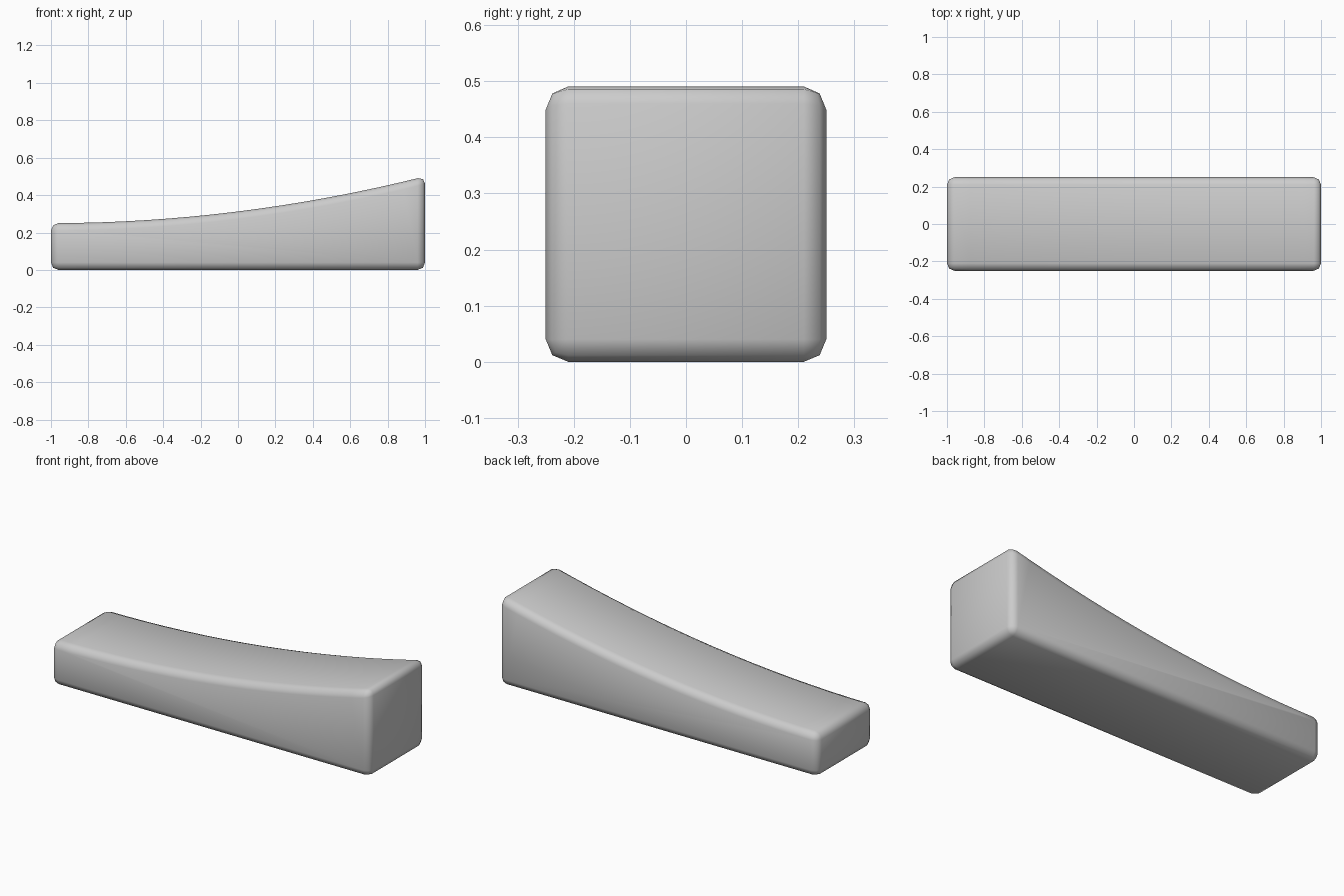
import bpy, bmesh, math

if "Cube" in bpy.data.objects:
    bpy.data.objects.remove(bpy.data.objects["Cube"])

HALF_WIDTH = 0.25
BEVEL = 0.04
STEPS = 16

# Side profile: flat base, concave rising top
top = []
for i in range(STEPS + 1):
    x = 1 - 2 * i / STEPS
    top.append((x, 0.25 + 0.0625 * (x + 1) ** 2))
profile = [(-1, 0), (1, 0)] + top

# Extrude the profile across the width
bm = bmesh.new()
face = bm.faces.new([bm.verts.new((x, -HALF_WIDTH, z)) for x, z in profile])
ext = bmesh.ops.extrude_face_region(bm, geom=[face], use_keep_orig=True)
verts = [g for g in ext["geom"] if isinstance(g, bmesh.types.BMVert)]
bmesh.ops.translate(bm, verts=verts, vec=(0, 2 * HALF_WIDTH, 0))
bmesh.ops.recalc_face_normals(bm, faces=bm.faces)

# Round the outer edges
edges = [e for e in bm.edges if e.calc_face_angle(0) > math.radians(40)]
bmesh.ops.bevel(bm, geom=edges, offset=BEVEL, offset_type='OFFSET',
                segments=2, profile=0.5, affect='EDGES', clamp_overlap=True)
bmesh.ops.recalc_face_normals(bm, faces=bm.faces)
for f in bm.faces:
    f.smooth = True

mesh = bpy.data.meshes.new("curved_wedge")
bm.to_mesh(mesh)
bm.free()
obj = bpy.data.objects.new("curved_wedge", mesh)
bpy.context.collection.objects.link(obj)
